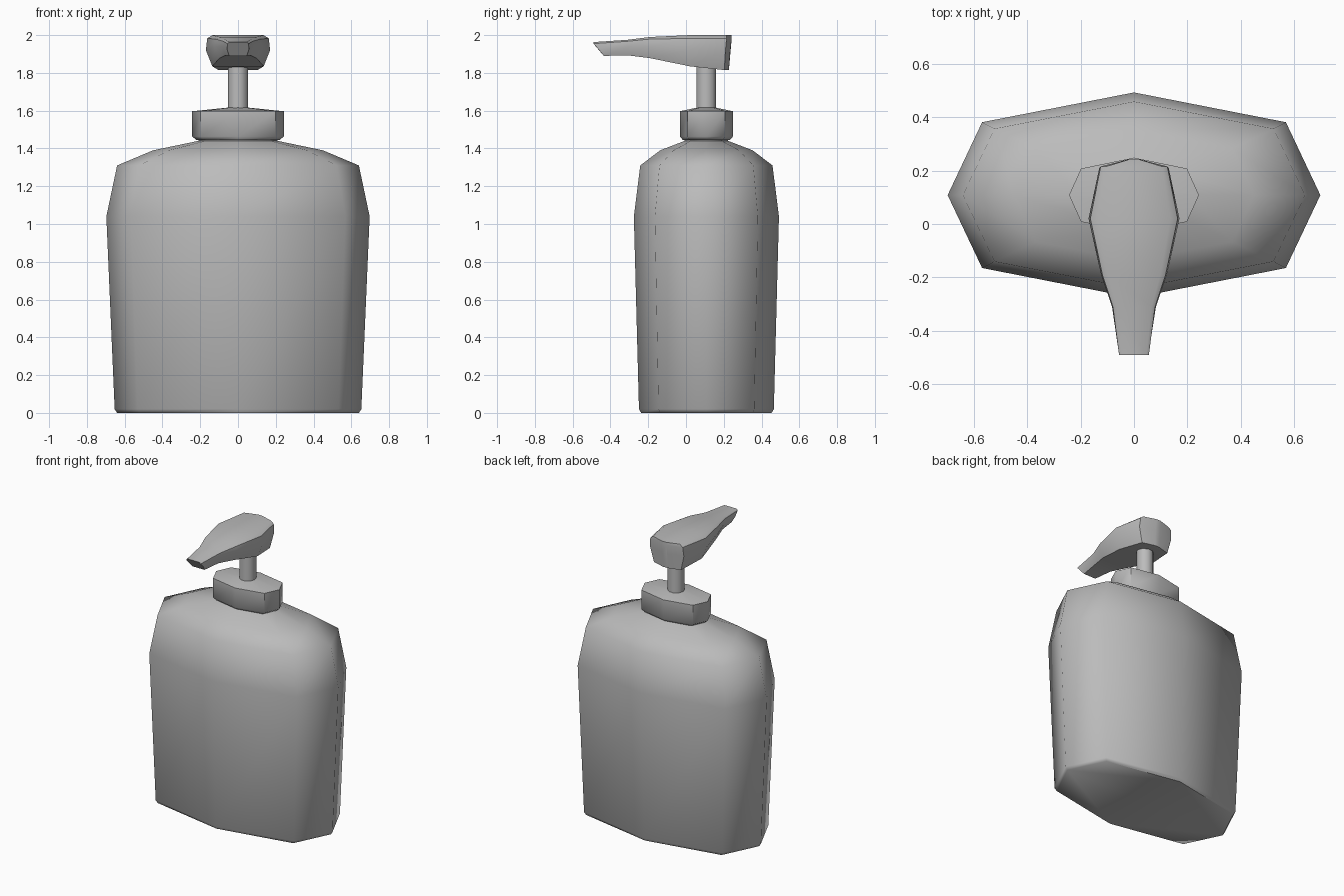
import bpy, bmesh, math

cube = bpy.data.objects.get("Cube")
if cube:
    bpy.data.objects.remove(cube, do_unlink=True)

CENTRE_Y = 0.108

grey = bpy.data.materials.new("plain_grey")
grey.use_nodes = True
colour = (0.5, 0.5, 0.5, 1)
grey.diffuse_color = colour
grey.node_tree.nodes["Principled BSDF"].inputs["Base Color"].default_value = colour


def loft(name, rings, angle):
    """Skin a list of equal-length vertex rings and cap both ends."""
    bm = bmesh.new()
    loops = [[bm.verts.new(p) for p in ring] for ring in rings]
    n = len(loops[0])
    for a, b in zip(loops, loops[1:]):
        for i in range(n):
            j = (i + 1) % n
            bm.faces.new((a[i], a[j], b[j], b[i]))
    bm.faces.new(loops[0][::-1])
    bm.faces.new(loops[-1])
    bmesh.ops.recalc_face_normals(bm, faces=bm.faces)
    mesh = bpy.data.meshes.new(name)
    bm.to_mesh(mesh)
    bm.free()
    mesh.materials.append(grey)
    obj = bpy.data.objects.new(name, mesh)
    bpy.context.collection.objects.link(obj)
    bpy.ops.object.select_all(action="DESELECT")
    obj.select_set(True)
    bpy.context.view_layer.objects.active = obj
    bpy.ops.object.shade_smooth_by_angle(angle=math.radians(angle))
    return obj


def octagon(z, hx, hy):
    """Flattened eight-sided outline shared by the bottle and collar."""
    unit = [(1, 0), (0.815, 0.71), (0, 1), (-0.815, 0.71)]
    unit += [(-x, -y) for x, y in unit]
    return [(x * hx, CENTRE_Y + y * hy, z) for x, y in unit]


def circle(z, r, n=10):
    return [(r * math.cos(math.tau * i / n),
             CENTRE_Y + r * math.sin(math.tau * i / n), z) for i in range(n)]


# Bottle: tapered body, rounded shoulder and short neck
bottle = [(0, 0.64, 0.345), (0.02, 0.653, 0.357), (1.04, 0.697, 0.384),
          (1.31, 0.64, 0.35), (1.39, 0.45, 0.245), (1.44, 0.21, 0.115),
          (1.47, 0.21, 0.115)]
loft("bottle", [octagon(*r) for r in bottle], 60)

# Collar with a slightly raised top
collar = [(1.445, 0.22, 0.125), (1.463, 0.243, 0.14), (1.597, 0.243, 0.14),
          (1.616, 0.055, 0.05)]
loft("collar", [octagon(*r) for r in collar], 50)

# Pump stem
loft("pump_stem", [circle(1.59, 0.054), circle(1.85, 0.054)], 60)


# Pump head: sections along y, each with a crowned top and a narrower base
def head_section(y, w, top, mid, bottom, slant=0):
    drop = (top - mid) * 0.22
    half = [(0.8 * w, top, 0), (0.96 * w, top - drop, 0),
            (w, mid, slant / 2), (0.8 * w, bottom, slant)]
    left = [(x, y + s, z) for x, z, s in half]
    return left + [(-x, py, z) for x, py, z in reversed(left)]


head = [(0.242, 0.02, 2.0, 1.92, 1.815, -0.015),
        (0.215, 0.13, 2.0, 1.92, 1.815, -0.012),
        (0.02, 0.17, 2.0, 1.92, 1.835, 0),
        (-0.19, 0.123, 1.99, 1.94, 1.878, 0),
        (-0.31, 0.082, 1.975, 1.94, 1.893, 0),
        (-0.49, 0.058, 1.963, 1.925, 1.89, 0.055)]
loft("pump_head", [head_section(*s) for s in head], 45)
